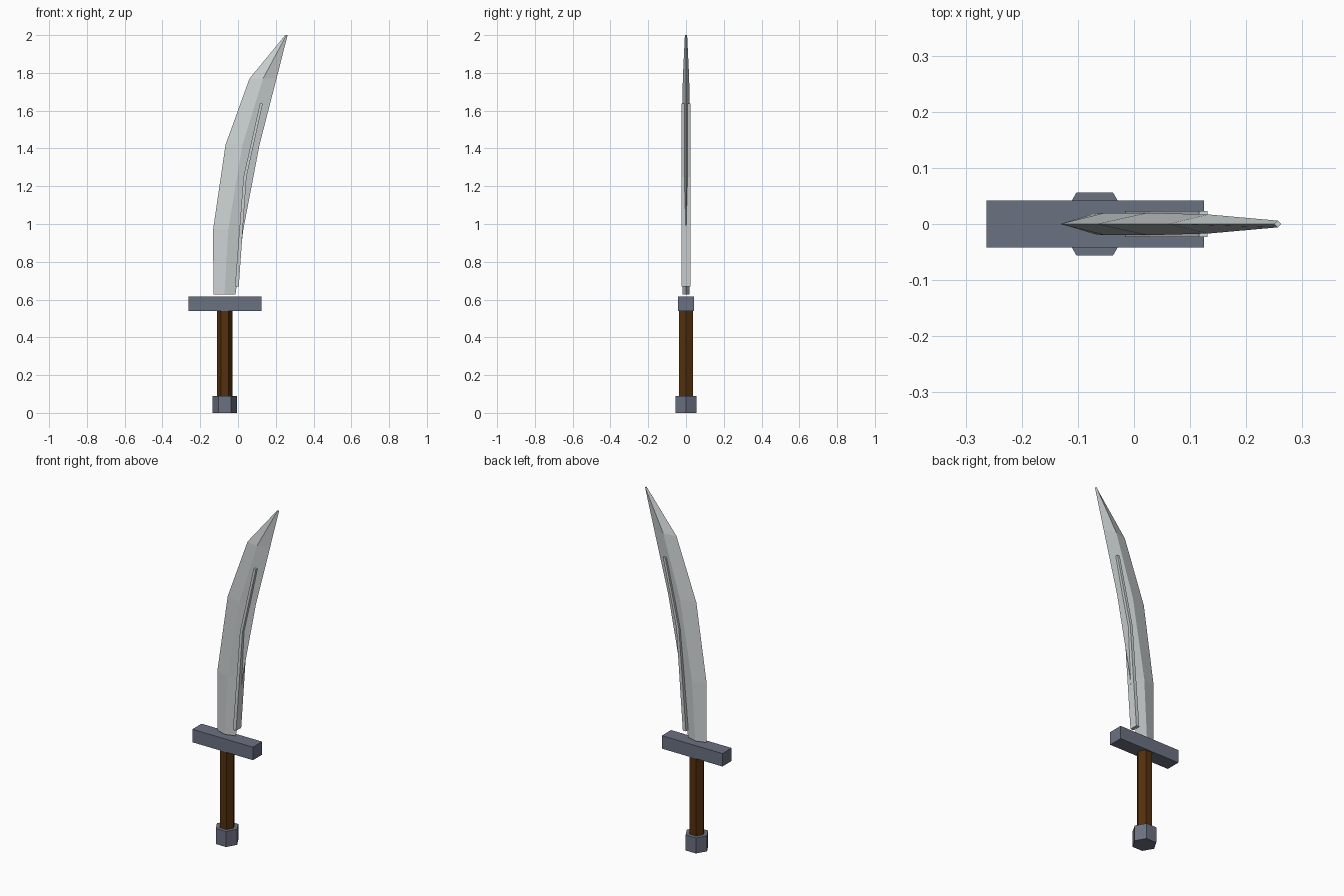
import bpy, bmesh, math

if "Cube" in bpy.data.objects:
    bpy.data.objects.remove(bpy.data.objects["Cube"])


def material(name, rgb):
    m = bpy.data.materials.new(name)
    m.diffuse_color = (*rgb, 1.0)
    m.use_nodes = True
    m.node_tree.nodes["Principled BSDF"].inputs["Base Color"].default_value = m.diffuse_color
    return m


STEEL = material("pale_steel", (0.60, 0.64, 0.65))
IRON = material("blue_grey_iron", (0.145, 0.165, 0.22))
WOOD = material("brown_wood", (0.092, 0.030, 0.004))


def loft(name, sections, mat):
    """Bridge equal-sized rings of points and cap both ends."""
    bm = bmesh.new()
    rings = [[bm.verts.new(p) for p in s] for s in sections]
    n = len(rings[0])
    for a, b in zip(rings, rings[1:]):
        for i in range(n):
            j = (i + 1) % n
            bm.faces.new((a[i], a[j], b[j], b[i]))
    bm.faces.new(rings[0][::-1])
    bm.faces.new(rings[-1])
    bmesh.ops.recalc_face_normals(bm, faces=bm.faces)
    mesh = bpy.data.meshes.new(name)
    bm.to_mesh(mesh)
    bm.free()
    mesh.materials.append(mat)
    ob = bpy.data.objects.new(name, mesh)
    bpy.context.collection.objects.link(ob)
    return ob


def hexagon(cx, r, z):
    return [(cx + r * math.cos(i * math.pi / 3), r * math.sin(i * math.pi / 3), z)
            for i in range(6)]


def diamond(x0, x1, t, z):
    return [(x0, 0, z), ((x0 + x1) / 2, -t, z), (x1, 0, z), ((x0 + x1) / 2, t, z)]


def rectangle(x0, x1, t, z):
    return [(x0, -t, z), (x1, -t, z), (x1, t, z), (x0, t, z)]


GRIP_X = -0.07

# Hexagonal pommel and grip
loft("pommel", [hexagon(GRIP_X, 0.065, z) for z in (0.0, 0.09)], IRON)
loft("grip", [hexagon(GRIP_X, 0.042, z) for z in (0.09, 0.54)], WOOD)

# Straight crossguard
loft("crossguard", [rectangle(-0.2625, 0.125, 0.042, z) for z in (0.54, 0.615)], IRON)

# Curved blade: spine x, edge x, half thickness, height
blade = [(-0.130, -0.013, 0.018, 0.627),
         (-0.132, 0.028, 0.020, 0.97),
         (-0.066, 0.114, 0.020, 1.42),
         (0.061, 0.204, 0.017, 1.77),
         (0.250, 0.2625, 0.006, 2.0)]
loft("blade", [diamond(*s) for s in blade], STEEL)

# Raised rib that runs through the blade near the cutting edge
rib = [(-0.016, 0.004, 0.0235, 0.67),
       (0.029, 0.045, 0.0235, 1.25),
       (0.116, 0.131, 0.0235, 1.637)]
loft("blade_rib", [rectangle(*s) for s in rib], STEEL)
